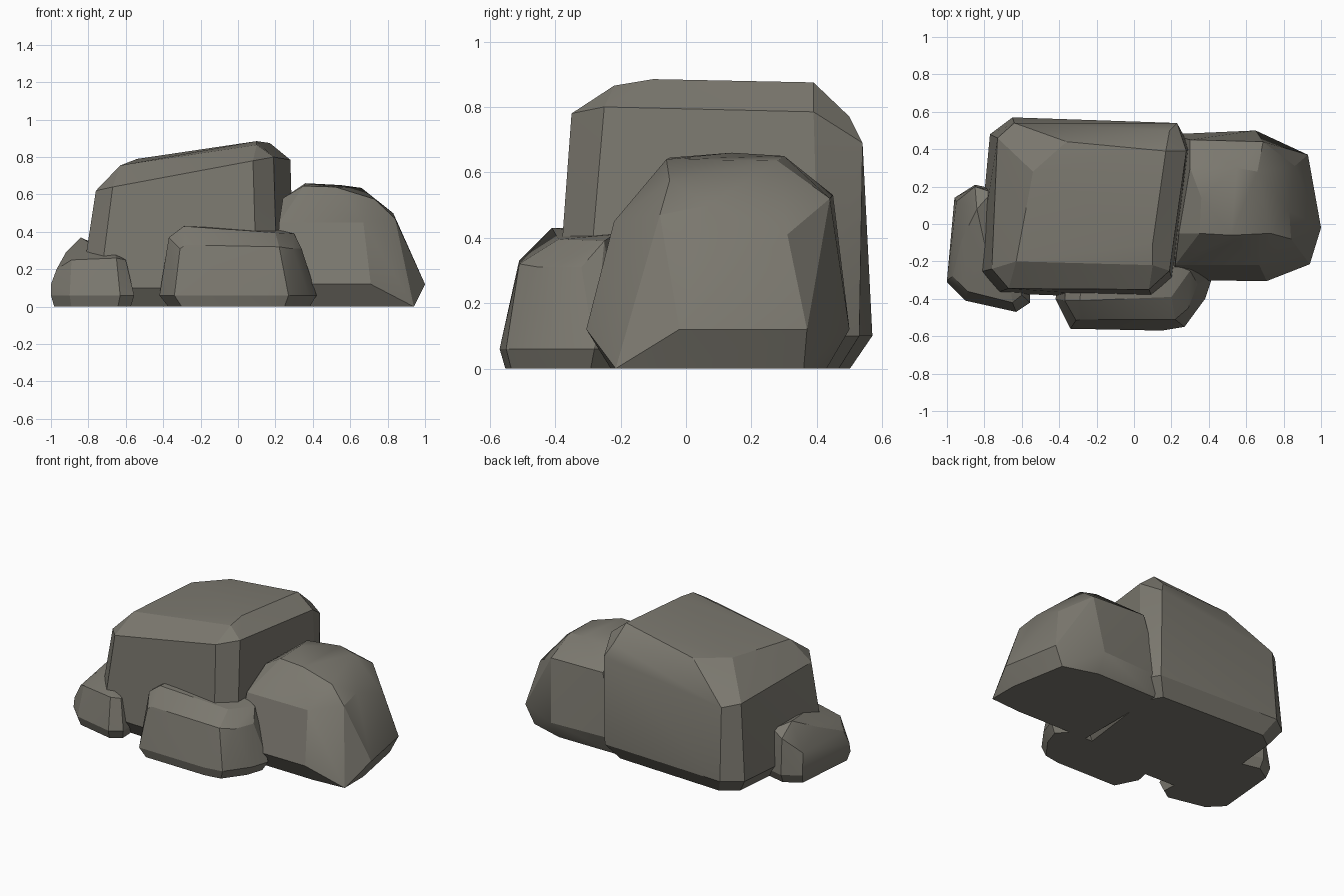
import bpy, bmesh, math

stone = bpy.data.materials.new("warm_grey_stone")
stone.diffuse_color = (0.20, 0.19, 0.16, 1)


def foot(outline, z, shrink):
    """Widest outline at height z plus a drawn-in copy on the ground."""
    cx = sum(p[0] for p in outline) / len(outline)
    cy = sum(p[1] for p in outline) / len(outline)
    ground = [(cx + (x - cx) * shrink, cy + (y - cy) * shrink, 0) for x, y in outline]
    return [(x, y, z) for x, y in outline] + ground


def rock(name, points):
    """Chiselled boulder: hull around its corner points."""
    bm = bmesh.new()
    for p in points:
        bm.verts.new(p)
    bmesh.ops.convex_hull(bm, input=bm.verts[:])
    bmesh.ops.delete(bm, geom=[v for v in bm.verts if not v.link_faces], context='VERTS')
    bmesh.ops.dissolve_limit(bm, angle_limit=math.radians(2), verts=bm.verts[:], edges=bm.edges[:])
    bmesh.ops.recalc_face_normals(bm, faces=bm.faces[:])
    mesh = bpy.data.meshes.new(name)
    bm.to_mesh(mesh)
    bm.free()
    mesh.materials.append(stone)
    ob = bpy.data.objects.new(name, mesh)
    bpy.context.collection.objects.link(ob)
    bpy.ops.object.select_all(action='DESELECT')
    ob.select_set(True)
    bpy.context.view_layer.objects.active = ob
    bpy.ops.object.shade_smooth_by_angle(angle=math.radians(22))


# Large block with a sloping top
main_foot = [(-0.84, -0.26), (-0.74, -0.37), (0.10, -0.40), (0.21, -0.31),
             (0.30, 0.41), (0.23, 0.53), (-0.65, 0.57), (-0.77, 0.48)]
main_shoulder = [(-0.76, -0.24, 0.62), (-0.67, -0.345, 0.64), (0.08, -0.35, 0.78),
                 (0.19, -0.25, 0.80), (0.28, 0.39, 0.785), (0.19, 0.50, 0.77),
                 (0.23, 0.54, 0.69), (-0.64, 0.54, 0.58), (-0.73, 0.46, 0.60)]
main_top = [(-0.63, -0.20, 0.755), (0.10, -0.22, 0.865), (0.10, -0.10, 0.885),
            (0.17, 0.39, 0.875), (-0.36, 0.44, 0.80), (-0.54, 0.28, 0.79)]
rock("large_boulder", foot(main_foot, 0.10, 0.86) + main_shoulder + main_top)

# Rounded boulder on the right
right_foot = [(0.20, -0.30, 0.12), (0.71, -0.305, 0.12), (1.0, -0.02, 0.12),
              (0.93, 0.37, 0.12), (0.65, 0.50, 0.12), (0.20, 0.48, 0.12),
              (0.20, -0.22, 0), (0.72, -0.23, 0), (0.94, -0.215, 0),
              (0.94, -0.02, 0), (0.87, 0.36, 0), (0.64, 0.43, 0), (0.20, 0.43, 0)]
right_shoulder = [(0.22, -0.22, 0.45), (0.67, -0.22, 0.45), (0.84, -0.08, 0.47),
                  (0.83, 0.07, 0.50), (0.86, 0.31, 0.41), (0.69, 0.44, 0.52),
                  (0.30, 0.45, 0.53)]
right_top = [(0.24, -0.05, 0.58), (0.35, -0.05, 0.645), (0.52, -0.06, 0.64),
             (0.73, -0.05, 0.575), (0.66, 0.28, 0.635), (0.55, 0.30, 0.65),
             (0.36, 0.14, 0.66), (0.30, 0.30, 0.62)]
rock("right_boulder", right_foot + right_shoulder + right_top)

# Low long stone in front
front_foot = [(-0.42, -0.40), (-0.34, -0.56), (0.15, -0.57), (0.27, -0.55),
              (0.38, -0.40), (0.42, -0.28), (0.35, -0.20), (-0.38, -0.20)]
front_top = [(-0.31, -0.515, 0.31), (-0.28, -0.51, 0.33), (0.22, -0.51, 0.32),
             (0.29, -0.45, 0.31), (0.34, -0.32, 0.31), (0.30, -0.25, 0.39),
             (-0.37, -0.41, 0.37), (-0.36, -0.22, 0.38), (-0.29, -0.41, 0.43),
             (0.20, -0.39, 0.395), (-0.27, -0.22, 0.43), (0.22, -0.22, 0.41)]
rock("front_stone", foot(front_foot, 0.06, 0.90) + front_top)

# Small stone on the left
left_foot = [(-1.0, -0.31), (-0.90, -0.41), (-0.63, -0.47), (-0.555, -0.42),
             (-0.58, 0.15), (-0.85, 0.21), (-0.96, 0.14)]
left_top = [(-1.0, -0.30, 0.12), (-0.97, -0.28, 0.20), (-0.89, -0.36, 0.25),
            (-0.65, -0.42, 0.26), (-0.60, -0.38, 0.25), (-0.66, -0.34, 0.285),
            (-0.92, -0.08, 0.29), (-0.84, 0.08, 0.37), (-0.80, -0.10, 0.345),
            (-0.76, 0.17, 0.33), (-0.85, 0.20, 0.30), (-0.95, 0.12, 0.20)]
rock("left_stone", foot(left_foot, 0.06, 0.92) + left_top)
